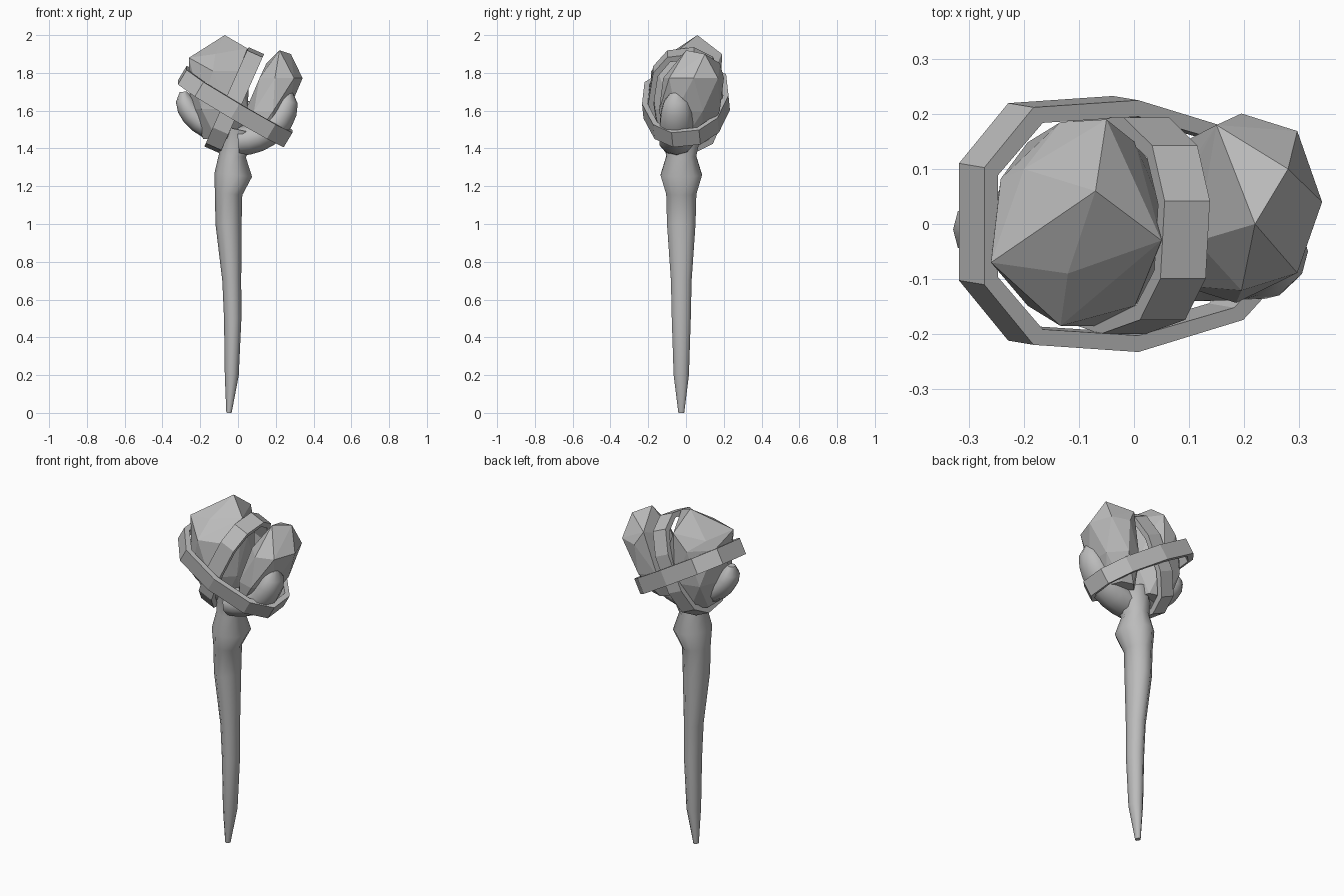
import bpy, bmesh, math
from mathutils import Vector

cube = bpy.data.objects.get("Cube")
if cube:
    bpy.data.objects.remove(cube)

shade = (0.5, 0.5, 0.5, 1)
grey = bpy.data.materials.new("plain grey")
grey.use_nodes = True
grey.diffuse_color = shade
grey.node_tree.nodes["Principled BSDF"].inputs["Base Color"].default_value = shade


def finish(name, bm, smooth=False):
    """Turn the bmesh into a named object with the grey material."""
    bmesh.ops.recalc_face_normals(bm, faces=bm.faces)
    mesh = bpy.data.meshes.new(name)
    bm.to_mesh(mesh)
    bm.free()
    mesh.materials.append(grey)
    part = bpy.data.objects.new(name, mesh)
    bpy.context.collection.objects.link(part)
    if smooth:
        bpy.ops.object.select_all(action='DESELECT')
        part.select_set(True)
        bpy.context.view_layer.objects.active = part
        bpy.ops.object.shade_smooth_by_angle(angle=math.radians(45))


def circle(sides, start=0.0):
    """Cosine and sine pairs around a regular polygon."""
    angles = [math.tau * (k + start) / sides for k in range(sides)]
    return [(math.cos(a), math.sin(a)) for a in angles]


def blunt(value):
    """Push a cosine or sine outwards for a squarer ellipse."""
    return math.copysign(abs(value) ** 0.8, value)


def bridge(bm, first, second):
    """Join two equal vertex loops with quads."""
    for k in range(len(first)):
        bm.faces.new((first[k - 1], first[k], second[k], second[k - 1]))


def limb(name, path, y, depth):
    """Smooth tapering tube through x, z, radius stations at a constant y."""
    bm = bmesh.new()
    centres = [Vector((x, y, z)) for x, z, radius in path]
    side = Vector((0, 1, 0))
    rings = []
    for i, centre in enumerate(centres):
        before = centres[max(i - 1, 0)]
        after = centres[min(i + 1, len(centres) - 1)]
        across = side.cross((after - before).normalized())
        radius = path[i][-1]
        rings.append([bm.verts.new(centre + radius * (across * c + side * s * depth))
                      for c, s in circle(10)])
    for first, second in zip(rings, rings[1:]):
        bridge(bm, first, second)
    bm.faces.new(rings[0])
    bm.faces.new(rings[-1])
    finish(name, bm, smooth=True)


def prong(name, reach, drop, y, thickness):
    """Finger curling out and up along a quarter ellipse to a rounded tip."""
    path = []
    steps = 8
    for i in range(steps + 1):
        t = i / steps
        angle = t * math.pi / 2
        path.append((reach * math.sin(angle), 1.7 - drop * math.cos(angle),
                     thickness * math.sqrt(1.1 - t ** 5)))
    limb(name, path, y, depth=1.2)


def stone(name, base, tip, half_x, half_y, corners):
    """Faceted hull around three twisted rings and a few crown corners."""
    bm = bmesh.new()
    for level, spread, twist in ((0, 0.65, 0), (0.35, 1, 0.5), (0.8, 1, 0)):
        centre = Vector(base).lerp(Vector(tip), level)
        for c, s in circle(7, twist):
            bm.verts.new(centre + spread * Vector((c * half_x, s * half_y, 0)))
    for corner in corners:
        bm.verts.new(corner)
    bmesh.ops.convex_hull(bm, input=bm.verts)
    loose = [v for v in bm.verts if not v.link_faces]
    bmesh.ops.delete(bm, geom=loose, context='VERTS')
    finish(name, bm)


def strap(name, centre, u, v, half_u, half_v, sides, taper=0.0):
    """Closed flat band around a blunt ellipse in the plane of u and v."""
    width, thick = 0.09, 0.03
    centre, u, v = Vector(centre), Vector(u).normalized(), Vector(v).normalized()
    edge = u.cross(v).normalized() * width / 2
    bm = bmesh.new()
    loops = []
    for c, s in circle(sides, start=0.5):
        c, s = blunt(c), blunt(s) * (1 - taper * c)
        outer = centre + u * c * half_u + v * s * half_v
        inner = centre + u * c * (half_u - thick) + v * s * (half_v - thick)
        corners = (outer + edge, outer - edge, inner - edge, inner + edge)
        loops.append([bm.verts.new(p) for p in corners])
    for i in range(sides):
        bridge(bm, loops[i - 1], loops[i])
    finish(name, bm)


# Long handle, swelling towards a knot and flaring into the head
limb("handle", [(-0.048, 0, 0.014), (-0.033, 0.2, 0.037), (-0.028, 0.5, 0.046),
                (-0.033, 0.7, 0.05), (-0.05, 1, 0.069), (-0.05, 1.16, 0.073),
                (-0.025, 1.26, 0.1), (-0.03, 1.36, 0.072), (0, 1.5, 0.1)],
     y=-0.025, depth=1.15)

# Prongs gripping the stones
prong("left_prong", reach=0.265, drop=0.26, y=-0.05, thickness=0.075)
prong("right_prong", reach=-0.29, drop=0.22, y=-0.01, thickness=0.06)

# Faceted stones
stone("large_stone", base=(-0.09, 0, 1.45), tip=(-0.1, 0, 1.9),
      half_x=0.16, half_y=0.19,
      corners=[(-0.07, 0.06, 2), (0.05, -0.03, 1.93), (-0.12, -0.09, 1.9),
               (-0.26, -0.07, 1.88), (-0.2, 0.1, 1.86), (-0.05, 0.19, 1.9)])
stone("small_stone", base=(0.11, 0, 1.46), tip=(0.25, 0.05, 1.85),
      half_x=0.12, half_y=0.165,
      corners=[(0.22, 0, 1.92), (0.28, 0.1, 1.9), (0.15, 0.18, 1.85)])

# Straps crossing over the stones
strap("wide_strap", centre=(-0.015, 0, 1.62), u=(1, 0, -0.6), v=(0, 1, 0.1),
      half_u=0.34, half_v=0.23, sides=10, taper=0.2)
strap("upright_strap", centre=(-0.02, 0, 1.655), u=(0, 1, 0), v=(0.4, 0, 0.9),
      half_u=0.2, half_v=0.29, sides=11)
